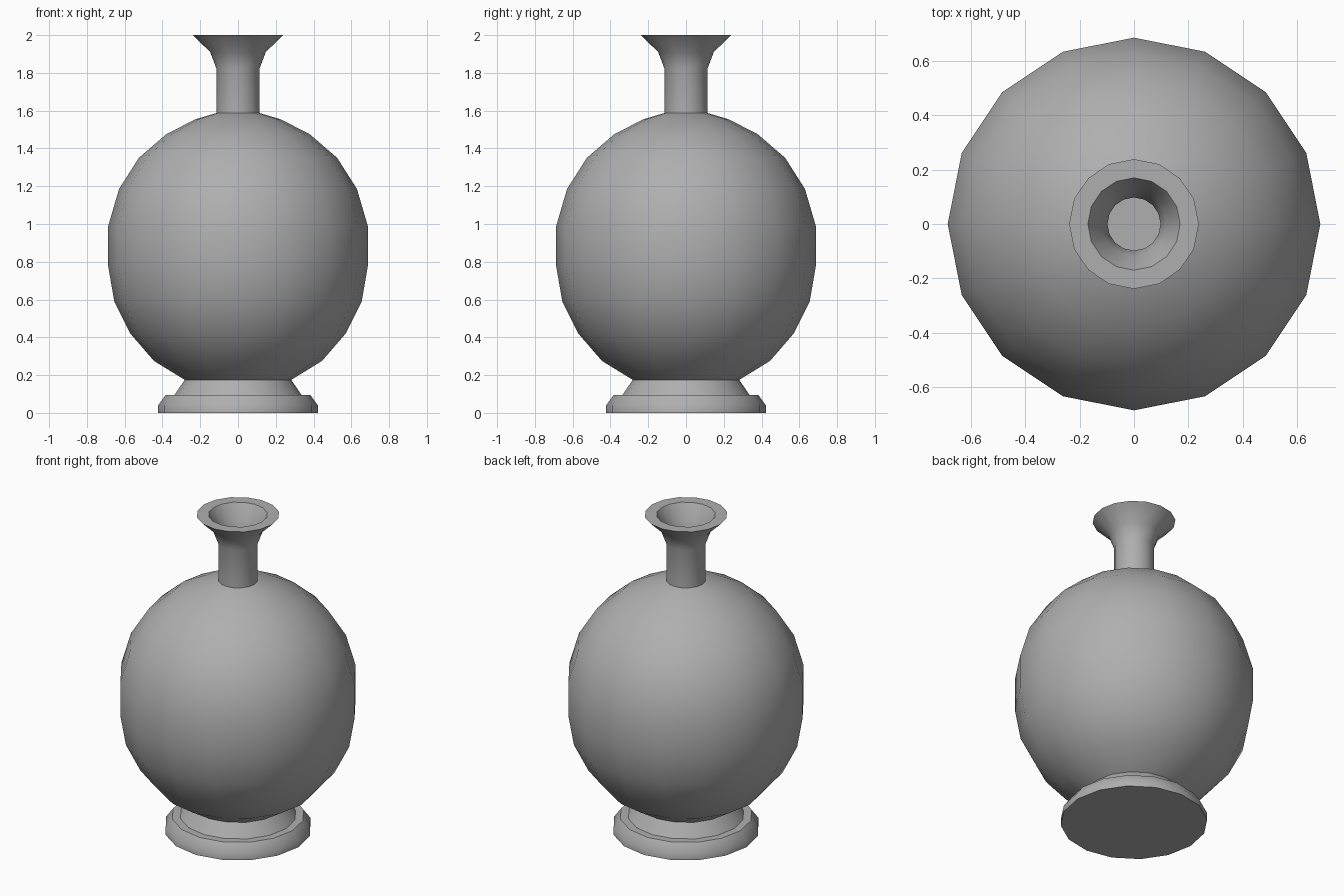
import bpy, bmesh, math

if "Cube" in bpy.data.objects:
    bpy.data.objects.remove(bpy.data.objects["Cube"])

SIDES = 16

# Dark grey surface shared by all parts
grey = bpy.data.materials.new("dark_grey")
grey.diffuse_color = (0.43, 0.43, 0.43, 1)
grey.use_nodes = True
grey.node_tree.nodes["Principled BSDF"].inputs["Base Color"].default_value = grey.diffuse_color


def lathe(name, profile, cap_start=False, cap_end=False):
    """Revolve a (radius, height) profile around z, optionally capping its ends."""
    bm = bmesh.new()
    rings = []
    for r, z in profile:
        rings.append([bm.verts.new((r * math.cos(2 * math.pi * i / SIDES),
                                    r * math.sin(2 * math.pi * i / SIDES), z))
                      for i in range(SIDES)])
    for a, b in zip(rings, rings[1:]):
        for i in range(SIDES):
            j = (i + 1) % SIDES
            bm.faces.new((a[i], a[j], b[j], b[i]))
    if cap_start:
        bm.faces.new(rings[0][::-1])
    if cap_end:
        bm.faces.new(rings[-1])
    mesh = bpy.data.meshes.new(name)
    bm.to_mesh(mesh)
    bm.free()
    mesh.materials.append(grey)
    obj = bpy.data.objects.new(name, mesh)
    bpy.context.collection.objects.link(obj)
    bpy.ops.object.select_all(action='DESELECT')
    obj.select_set(True)
    bpy.context.view_layer.objects.active = obj
    bpy.ops.object.shade_smooth_by_angle(angle=math.radians(40))
    return obj


# Stepped foot with a closed underside
lathe("foot", [(0.423, 0), (0.423, 0.04), (0.383, 0.095), (0.336, 0.095), (0.282, 0.175)],
      cap_start=True)

# Round body
lathe("body", [(0.282, 0.175), (0.445, 0.275), (0.57, 0.42), (0.655, 0.59), (0.687, 0.775),
               (0.687, 0.99), (0.63, 1.185), (0.525, 1.35), (0.38, 1.475), (0.225, 1.555),
               (0.115, 1.587)])

# Neck with flared lip, flat rim and recessed mouth
lathe("neck", [(0.115, 1.587), (0.115, 1.825), (0.147, 1.91), (0.239, 2.0), (0.17, 2.0),
               (0.12, 1.91), (0.098, 1.825), (0.098, 1.62)], cap_end=True)
